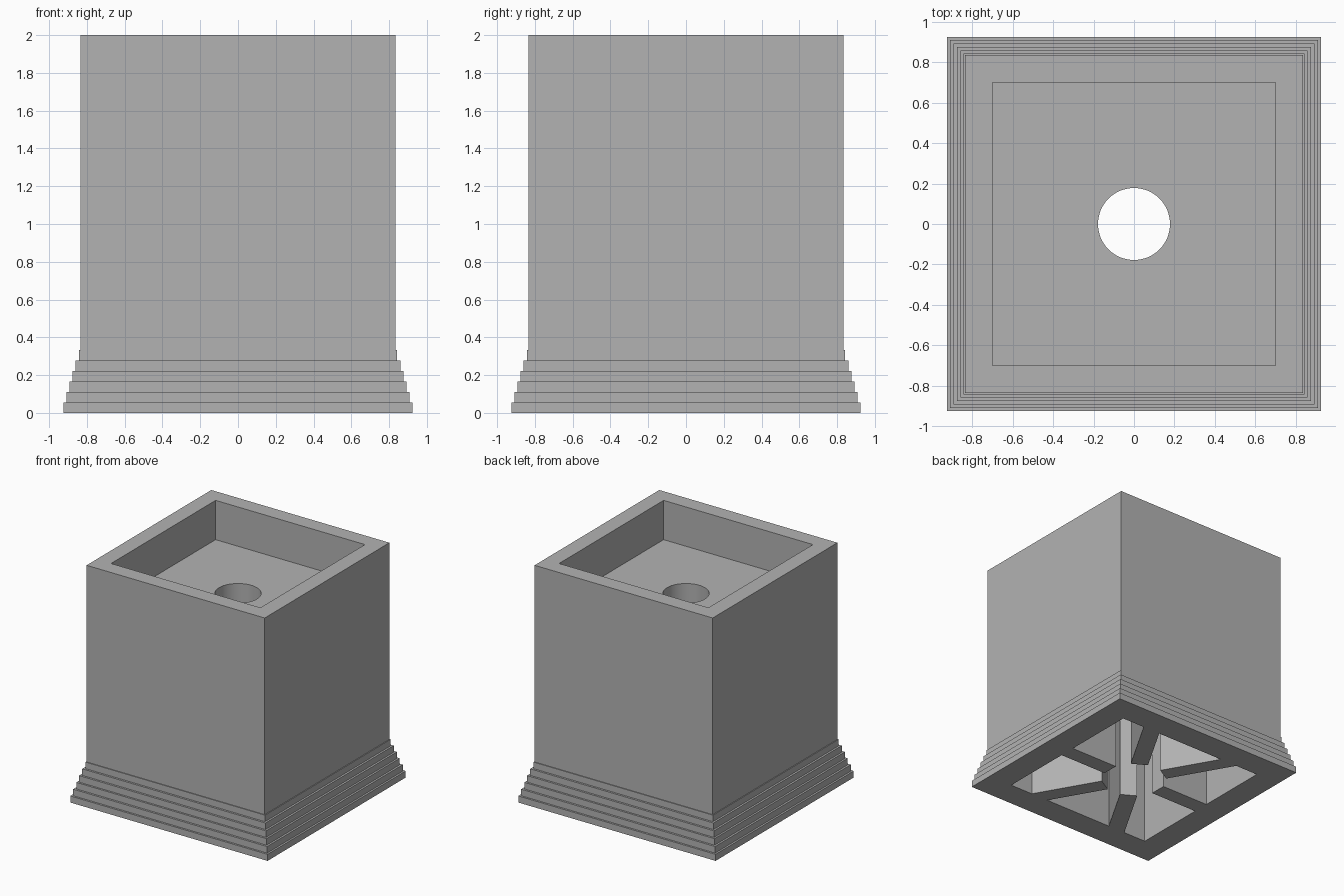
import bpy, bmesh
from math import radians
from mathutils import Vector, Matrix

if "Cube" in bpy.data.objects:
    bpy.data.objects.remove(bpy.data.objects["Cube"], do_unlink=True)

INNER = 0.70        # half width of the recess and the lower cavity
BODY = 0.835        # half width of the block
CEILING, FLOOR, TOP = 1.50, 1.667, 2.0
STEP = 0.0556

grey = bpy.data.materials.new("plain_grey")
grey.use_nodes = True
grey.diffuse_color = (0.45, 0.45, 0.45, 1)
grey.node_tree.nodes["Principled BSDF"].inputs["Base Color"].default_value = grey.diffuse_color


def make_object(name, bm):
    bmesh.ops.recalc_face_normals(bm, faces=bm.faces)
    mesh = bpy.data.meshes.new(name)
    bm.to_mesh(mesh)
    bm.free()
    mesh.materials.append(grey)
    obj = bpy.data.objects.new(name, mesh)
    bpy.context.collection.objects.link(obj)
    return obj


def loft(name, loops):
    """Join equal-length loops of points into a capped solid."""
    bm = bmesh.new()
    rings = [[bm.verts.new(p) for p in loop] for loop in loops]
    for a, b in zip(rings, rings[1:]):
        for i in range(len(a)):
            j = (i + 1) % len(a)
            bm.faces.new((a[i], a[j], b[j], b[i]))
    bm.faces.new(rings[0])
    bm.faces.new(rings[-1])
    return make_object(name, bm)


def square(half, z):
    return [(x * half, y * half, z) for x, y in ((-1, -1), (1, -1), (1, 1), (-1, 1))]


# Block: cavity ceiling, down to the base, up the stepped plinth, into the top recess
profile = [(INNER, CEILING), (INNER, 0)]
for i, half in enumerate((0.925, 0.909, 0.892, 0.876, 0.859, 0.842)):
    profile += [(half, i * STEP), (half, (i + 1) * STEP)]
profile += [(BODY, 6 * STEP), (BODY, TOP), (INNER, TOP), (INNER, FLOOR)]
block = loft("stepped_block", [square(h, z) for h, z in profile])

# Round hole through the recess floor
bm = bmesh.new()
bmesh.ops.create_cone(bm, cap_ends=True, segments=64, radius1=0.178, radius2=0.178,
                      depth=0.6, matrix=Matrix.Translation((0, 0, FLOOR)))
cutter = make_object("hole_cutter", bm)
cutter.hide_render = True
cutter.hide_set(True)
cut = block.modifiers.new("round_hole", "BOOLEAN")
cut.operation = "DIFFERENCE"
cut.solver = "EXACT"
cut.object = cutter


# Six radial ribs under the floor, trimmed to meet the cavity walls
def rib(index, start=0.25, width=0.14):
    d = Matrix.Rotation(radians(60 * index), 2) @ Vector((1, 0))
    n = Vector((-d.y, d.x))

    def wall_point(offset):
        reach = min(((INNER if d[k] > 0 else -INNER) - n[k] * offset) / d[k]
                    for k in (0, 1) if abs(d[k]) > 0.01)
        return d * reach + n * offset

    h = width / 2
    plan = [d * start - n * h, wall_point(-h), wall_point(h), d * start + n * h]
    loft(f"support_rib_{index + 1}", [[(p.x, p.y, z) for p in plan] for z in (0, CEILING)])


for i in range(6):
    rib(i)

# Smooth the hole wall while keeping hard edges
bpy.ops.object.select_all(action="DESELECT")
block.select_set(True)
bpy.context.view_layer.objects.active = block
bpy.ops.object.convert(target="MESH")
bpy.ops.object.shade_smooth_by_angle(angle=radians(30))
